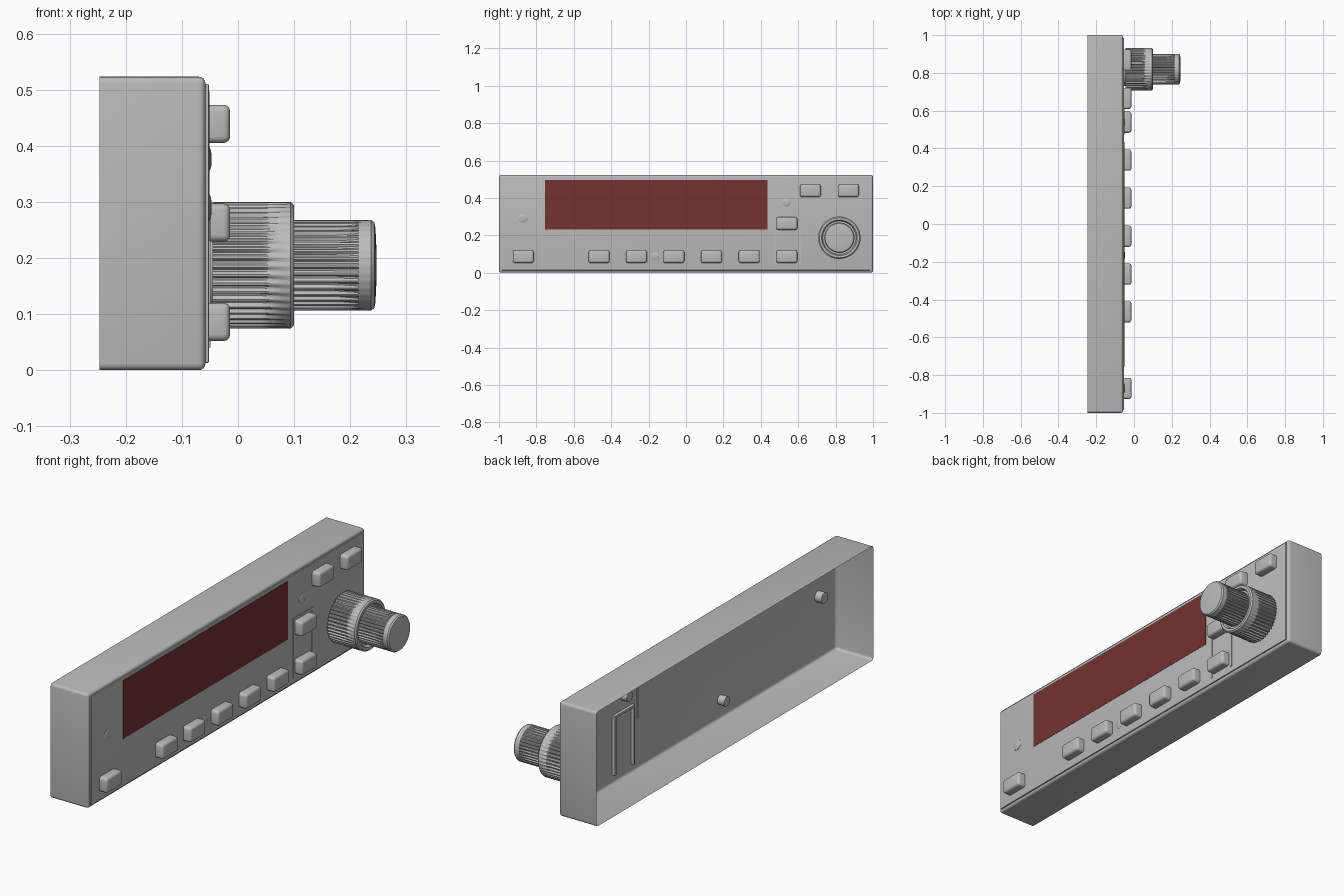
import bpy, bmesh, math

if "Cube" in bpy.data.objects:
    bpy.data.objects.remove(bpy.data.objects["Cube"])

def material(name, rgb):
    m = bpy.data.materials.new(name)
    m.diffuse_color = (*rgb, 1)
    m.use_nodes = True
    m.node_tree.nodes["Principled BSDF"].inputs["Base Color"].default_value = m.diffuse_color
    return m

GREY = material("grey_plastic", (0.5, 0.5, 0.5))
RED = material("dark_red_display", (0.17, 0.032, 0.032))

def finish(name, bm, mat):
    me = bpy.data.meshes.new(name)
    bm.to_mesh(me)
    bm.free()
    me.materials.append(mat)
    me.shade_smooth()
    me.set_sharp_from_angle(angle=math.radians(35))
    ob = bpy.data.objects.new(name, me)
    bpy.context.collection.objects.link(ob)
    return ob

def box(name, x, y, z, mat=GREY, bevel=0, open_back=False):
    """Box from (min, max) ranges; the edges of the back (-x) face stay sharp."""
    bm = bmesh.new()
    bmesh.ops.create_cube(bm, size=1)
    for v in bm.verts:
        v.co = [r[0] + (c + 0.5) * (r[1] - r[0]) for c, r in zip(v.co, (x, y, z))]
    if bevel:
        edges = [e for e in bm.edges if max(v.co.x for v in e.verts) > x[0] + 1e-5]
        bmesh.ops.bevel(bm, geom=edges, offset=bevel, segments=4, profile=0.5, affect='EDGES')
    bmesh.ops.recalc_face_normals(bm, faces=bm.faces)
    if open_back:
        back = [f for f in bm.faces if all(abs(v.co.x - x[0]) < 1e-5 for v in f.verts)]
        bmesh.ops.delete(bm, geom=back, context='FACES')
    return finish(name, bm, mat)

def lathe(name, y, z, profile, n=32):
    """Turn (x, radius, groove depth) points about an axis along x."""
    bm = bmesh.new()
    rings = []
    for x, r, groove in profile:
        ring = []
        for i in range(n):
            a = 2 * math.pi * i / n
            rr = r - (groove if i % 4 in (2, 3) else 0)
            ring.append(bm.verts.new((x, y + rr * math.cos(a), z + rr * math.sin(a))))
        rings.append(ring)
    for a, b in zip(rings, rings[1:]):
        for i in range(n):
            j = (i + 1) % n
            bm.faces.new((a[i], a[j], b[j], b[i]))
    bm.faces.new(rings[0])
    bm.faces.new(rings[-1])
    bmesh.ops.recalc_face_normals(bm, faces=bm.faces)
    return finish(name, bm, GREY)

# Hollow housing, open at the back, with its raised front plate
box("housing", (-0.247, -0.058), (-1, 1), (0, 0.523), bevel=0.012, open_back=True)
box("front_plate", (-0.0578, -0.052), (-0.985, 0.985), (0.013, 0.51), bevel=0.002)

# Display window and its backing inside the housing
box("display", (-0.056, -0.0508), (-0.755, 0.435), (0.23, 0.497), RED)
box("display_backing", (-0.061, -0.0575), (-0.755, 0.435), (0.23, 0.497))

# Push buttons
spots = [(y, 0.086) for y in (-0.87, -0.465, -0.265, -0.065, 0.137, 0.338, 0.539)]
spots += [(0.539, 0.263), (0.665, 0.439), (0.868, 0.439)]
for y, z in spots:
    box("button", (-0.056, -0.014), (y - 0.056, y + 0.056), (z - 0.034, z + 0.034), bevel=0.012)

# Bracket-shaped rail round the two stacked buttons
for y in (0.475, 0.611):
    box("rail_side", (-0.072, -0.049), (y - 0.005, y + 0.005), (0.04, 0.31))
box("rail_top", (-0.072, -0.049), (0.47, 0.616), (0.301, 0.311))

# Indicator lamps and light sensor, whose stems reach into the housing
for name, y, z, r in (("lamp", 0.538, 0.376, 0.022), ("lamp", -0.165, 0.087, 0.022),
                      ("light_sensor", -0.87, 0.29, 0.025)):
    lathe(name, y, z, [(-0.092, r, 0), (-0.051, r, 0), (-0.048, r * 0.7, 0), (-0.047, r * 0.2, 0)])

# Two-stage ribbed tuning knob
KY, KZ = 0.82, 0.187
lathe("knob_shaft", KY, KZ, [(-0.057, 0.09, 0), (-0.04, 0.09, 0)], 64)
lathe("outer_knob", KY, KZ, [
    (-0.045, 0.113, 0.007), (0.04, 0.113, 0.007), (0.075, 0.113, 0.002), (0.094, 0.113, 0),
    (0.1, 0.107, 0), (0.1, 0.095, 0), (0.085, 0.089, 0), (0.085, 0.03, 0)], 176)
lathe("inner_knob", KY, KZ, [
    (0.08, 0.081, 0.006), (0.17, 0.081, 0.006), (0.215, 0.081, 0.001), (0.237, 0.081, 0),
    (0.243, 0.076, 0), (0.245, 0.066, 0), (0.2465, 0.035, 0), (0.247, 0.005, 0)], 144)
